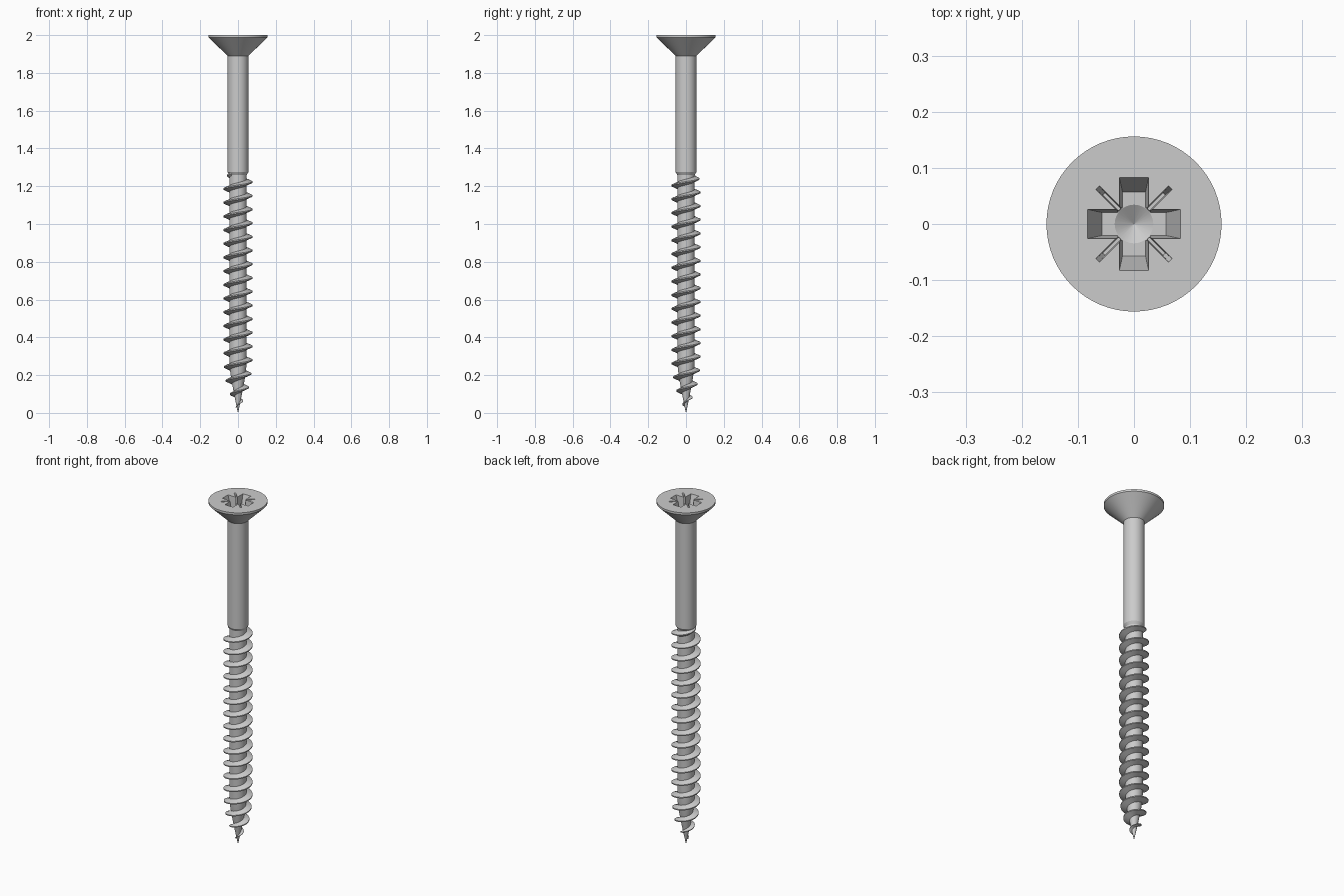
import bpy
from math import sin, cos, pi, radians

if "Cube" in bpy.data.objects:
    bpy.data.objects.remove(bpy.data.objects["Cube"])


def loft(name, rings, angle=30):
    """Skin equal-sized closed rings of points and cap both ends."""
    n = len(rings[0])
    verts = [p for r in rings for p in r]
    faces = [(i * n + j, i * n + (j + 1) % n, (i + 1) * n + (j + 1) % n, (i + 1) * n + j)
             for i in range(len(rings) - 1) for j in range(n)]
    faces.append(tuple(reversed(range(n))))
    faces.append(tuple(range(len(verts) - n, len(verts))))
    me = bpy.data.meshes.new(name)
    me.from_pydata(verts, [], faces)
    ob = bpy.data.objects.new(name, me)
    bpy.context.collection.objects.link(ob)
    return ob


def circle(r, z, n=64):
    return [(r * cos(2 * pi * k / n), r * sin(2 * pi * k / n), z) for k in range(n)]


def rect(a, b, z, turn):
    c, s = cos(turn), sin(turn)
    return [(x * c - y * s, x * s + y * c, z) for x, y in ((-a, -b), (a, -b), (a, b), (-a, b))]


def cross(a, b, z):
    pts = []
    for k in range(4):
        c, s = cos(k * pi / 2), sin(k * pi / 2)
        pts += [(x * c - y * s, x * s + y * c, z) for x, y in ((a, -b), (a, b), (b, b))]
    return pts


def smooth(ob):
    bpy.ops.object.select_all(action='DESELECT')
    ob.select_set(True)
    bpy.context.view_layer.objects.active = ob
    bpy.ops.object.shade_smooth_by_angle(angle=radians(30))


# Body: pointed core, plain shank and countersunk head
CORE = [(0.0006, 0.0), (0.011, 0.05), (0.023, 0.11), (0.036, 0.18), (0.043, 0.23), (0.046, 0.28)]
profile = CORE + [(0.046, 1.26), (0.055, 1.275), (0.055, 1.89), (0.156, 1.988), (0.156, 2.0)]
body = loft("screw_body", [circle(r, z) for r, z in profile])

# Drive recess: tapered cross, conical floor and thin diagonal slits
cutters = [
    loft("cross_cutter", [cross(0.057, 0.0205, 1.92), cross(0.0895, 0.0275, 2.02)]),
    loft("cone_cutter", [circle(0.0005, 1.898, 32), circle(0.036, 1.921, 32), circle(0.038, 2.03, 32)]),
]
for k in (1, 3):
    t = k * pi / 4
    cutters.append(loft("slit_cutter", [rect(0.076, 0.003, 1.95, t), rect(0.098, 0.005, 2.02, t)]))
bpy.context.view_layer.objects.active = body
for c in cutters:
    c.hide_render = True
    m = body.modifiers.new("recess", 'BOOLEAN')
    m.operation = 'DIFFERENCE'
    m.solver = 'EXACT'
    m.object = c
    bpy.ops.object.modifier_apply(modifier=m.name)
for c in cutters:
    bpy.data.objects.remove(c)
smooth(body)


# Thread: right-handed helix fading out at both ends
def core_radius(z):
    for (r0, z0), (r1, z1) in zip(CORE, CORE[1:]):
        if z <= z1:
            return r0 + (r1 - r0) * (z - z0) / (z1 - z0)
    return CORE[-1][0]


PITCH, STEPS = 0.0725, 48
z, rings = 0.03, []
while z < 1.268:
    a = 2 * pi * (z - 1.222) / PITCH
    f = min(1, (z - 0.005) / 0.13)
    fade = max(0.05, min(1, (1.275 - z) / 0.045))
    rc = core_radius(z)
    base, crest = max(0.001, rc - 0.004), rc + 0.031 * f * fade
    w, e = 0.017 * f, 0.003 * f
    rings.append([(r * cos(a), r * sin(a), z + dz)
                  for r, dz in ((base, -w), (crest, -e), (crest, e), (base, w))])
    z += PITCH / STEPS
smooth(loft("screw_thread", rings))
